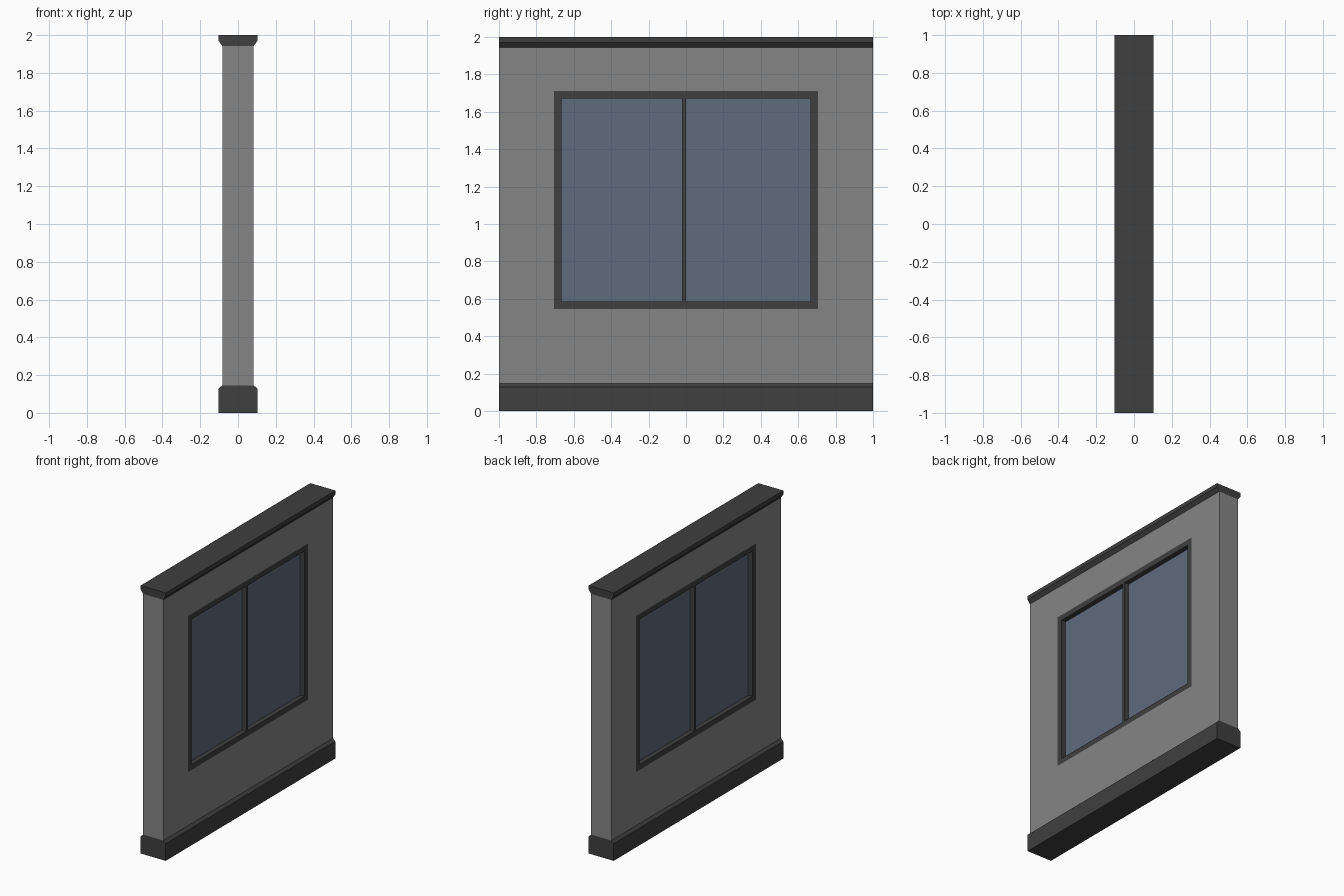
import bpy, bmesh

if "Cube" in bpy.data.objects:
    bpy.data.objects.remove(bpy.data.objects["Cube"])


def material(name, rgb):
    m = bpy.data.materials.new(name)
    m.diffuse_color = (*rgb, 1)
    m.use_nodes = True
    m.node_tree.nodes["Principled BSDF"].inputs["Base Color"].default_value = m.diffuse_color
    return m


WALL = material("wall_grey", (0.235, 0.235, 0.235))
TRIM = material("dark_trim", (0.05, 0.05, 0.05))
GLASS = material("blue_glass", (0.117, 0.147, 0.205))

WALL_X = 0.083    # half thickness of wall and frame
TRIM_X = 0.103    # half thickness of base and cap
GLASS_X = 0.047   # half thickness of glazing


def finish(name, bm, mat):
    bmesh.ops.recalc_face_normals(bm, faces=bm.faces)
    me = bpy.data.meshes.new(name)
    bm.to_mesh(me)
    bm.free()
    me.materials.append(mat)
    ob = bpy.data.objects.new(name, me)
    bpy.context.collection.objects.link(ob)


def box(name, x, y, z, mat):
    """Box spanning the (min, max) ranges x, y and z."""
    bm = bmesh.new()
    bmesh.ops.create_cube(bm, size=1)
    for v in bm.verts:
        v.co = [r[0] if c < 0 else r[1] for c, r in zip(v.co, (x, y, z))]
    finish(name, bm, mat)


def ring(name, outer, inner, half_x, mat):
    """Rectangular ring; outer and inner are (half_y, z_min, z_max)."""
    bm = bmesh.new()
    loops = []
    for x in (-half_x, half_x):
        for w, lo, hi in (outer, inner):
            loops.append([bm.verts.new((x, y, z)) for y, z in
                          ((-w, lo), (w, lo), (w, hi), (-w, hi))])
    back_out, back_in, front_out, front_in = loops
    for a, b in ((back_out, back_in), (front_out, front_in),
                 (back_out, front_out), (back_in, front_in)):
        for i in range(4):
            j = (i + 1) % 4
            bm.faces.new((a[i], a[j], b[j], b[i]))
    finish(name, bm, mat)


def moulding(name, half_profile, mat):
    """Mirror an (x, z) half profile and extrude it along the wall length."""
    pts = half_profile + [(-x, z) for x, z in reversed(half_profile)]
    bm = bmesh.new()
    face = bm.faces.new([bm.verts.new((x, -1, z)) for x, z in pts])
    ext = bmesh.ops.extrude_face_region(bm, geom=[face])["geom"]
    verts = [g for g in ext if isinstance(g, bmesh.types.BMVert)]
    bmesh.ops.translate(bm, vec=(0, 2, 0), verts=verts)
    finish(name, bm, mat)


# Chamfered base and cap
moulding("base_trim", [(TRIM_X, 0), (TRIM_X, 0.128), (WALL_X, 0.146)], TRIM)
moulding("top_trim", [(WALL_X, 1.943), (TRIM_X, 1.97), (TRIM_X, 2)], TRIM)

# Wall with opening, and the window frame lining it
opening = (0.707, 0.546, 1.711)
pane = (0.665, 0.586, 1.67)
ring("wall", (1, 0.146, 1.943), opening, WALL_X, WALL)
ring("window_frame", opening, pane, WALL_X, TRIM)

# Glazing
box("window_glass", (-GLASS_X, GLASS_X), (-pane[0], pane[0]), pane[1:], GLASS)

# Mullions, one per side, each offset to its viewer's left
box("mullion_right", (GLASS_X, WALL_X), (-0.021, 0), pane[1:], TRIM)
box("mullion_left", (-WALL_X, -GLASS_X), (0, 0.021), pane[1:], TRIM)
